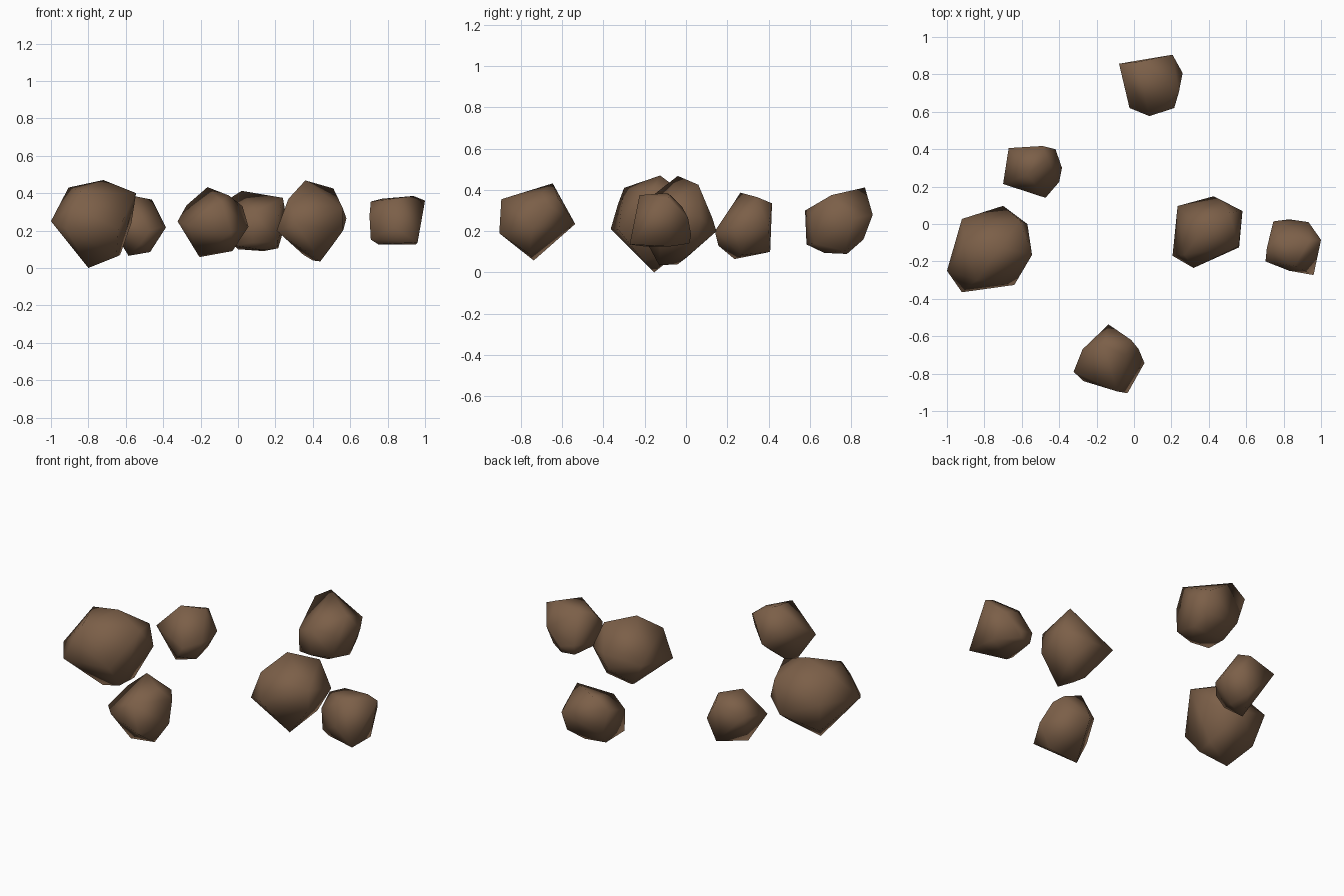
import bpy, bmesh

# One brown stone colour for every rock
brown = bpy.data.materials.new("stone_brown")
brown.diffuse_color = (0.20, 0.115, 0.065, 1.0)


def rock(name, *corners):
    """A rough boulder: the convex hull of its main corners, smooth shaded."""
    bm = bmesh.new()
    for c in corners:
        bm.verts.new(c)
    hull = bmesh.ops.convex_hull(bm, input=bm.verts[:])
    loose = {v for v in hull["geom_interior"] + hull["geom_unused"]
             if isinstance(v, bmesh.types.BMVert)}
    bmesh.ops.delete(bm, geom=list(loose), context='VERTS')
    bmesh.ops.recalc_face_normals(bm, faces=bm.faces[:])
    for f in bm.faces:
        f.smooth = True
    mesh = bpy.data.meshes.new(name)
    bm.to_mesh(mesh)
    bm.free()
    mesh.materials.append(brown)
    ob = bpy.data.objects.new(name, mesh)
    bpy.context.collection.objects.link(ob)
    return ob


# Large boulder on the left
rock("large_left_rock",
     (-1.0, -.25, .25), (-.92, -.365, .21), (-.88, -.33, .33), (-.906, -.10, .43),
     (-.84, -.30, .41), (-.72, -.125, .47), (-.545, -.165, .40), (-.57, 0, .24),
     (-.61, .02, .36), (-.70, .097, .20), (-.92, .027, .29), (-.88, -.03, .10),
     (-.80, -.155, 0), (-.65, -.21, .06), (-.63, -.10, .07), (-.64, -.326, .206))

# Small rock behind it
rock("back_left_rock",
     (-.70, .214, .25), (-.67, .406, .29), (-.49, .417, .335), (-.42, .40, .22),
     (-.385, .30, .217), (-.46, .345, .365), (-.57, .264, .387), (-.40, .225, .22),
     (-.473, .14, .20), (-.49, .408, .10), (-.585, .235, .065), (-.47, .27, .085),
     (-.52, .157, .13))

# Middle rock
rock("middle_rock",
     (.36, -.04, .468), (.51, .06, .425), (.58, .07, .265), (.425, .148, .20),
     (.47, .125, .27), (.233, .096, .245), (.206, -.17, .20), (.27, -.165, .37),
     (.318, -.235, .23), (.562, -.125, .20), (.56, -.12, .32), (.44, -.13, .035),
     (.40, -.04, .04), (.35, 0, .07), (.50, .05, .115))

# Front rock
rock("front_rock",
     (-.323, -.79, .249), (-.275, -.67, .335), (-.163, -.646, .432), (-.136, -.537, .235),
     (-.09, -.895, .355), (-.015, -.62, .36), (-.05, -.70, .388), (.024, -.668, .33),
     (.056, -.743, .22), (-.035, -.905, .19), (-.27, -.84, .23), (-.206, -.738, .058),
     (-.03, -.76, .09))

# Small rock on the right
rock("right_rock",
     (.703, -.20, .28), (.71, -.20, .152), (.71, -.13, .355), (.86, -.225, .375),
     (.938, -.09, .385), (1.0, -.085, .36), (.933, .01, .265), (.745, .014, .20),
     (.83, .025, .18), (.84, -.02, .32), (.77, -.07, .37), (.96, -.273, .136),
     (.83, -.25, .22), (.95, -.08, .126), (.75, -.20, .126), (.83, .015, .14),
     (.75, 0, .14))

# Rock at the back
rock("back_rock",
     (-.08, .857, .35), (.02, .867, .412), (.206, .905, .28), (.24, .705, .375),
     (.26, .807, .26), (.215, .62, .28), (.21, .62, .14), (.083, .577, .30),
     (.08, .584, .136), (-.024, .62, .25), (-.02, .62, .12), (.136, .78, .09),
     (.215, .77, .105), (.14, .67, .095), (0, .77, .10), (.20, .86, .16),
     (-.03, .85, .18))
